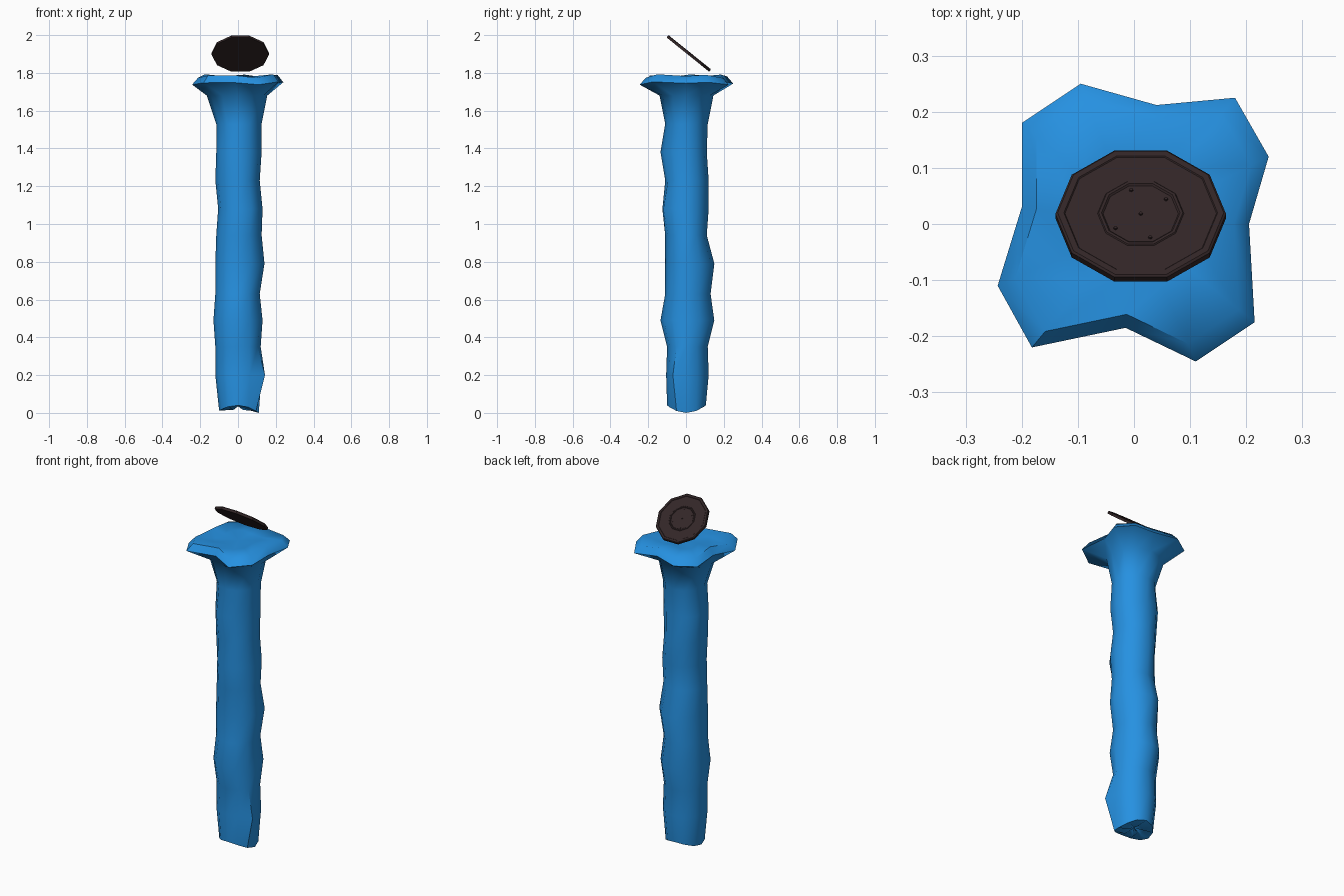
import bpy, bmesh, math
from mathutils import Vector, Matrix

default_cube = bpy.data.objects.get("Cube")
if default_cube:
    bpy.data.objects.remove(default_cube, do_unlink=True)


def make_material(name, colour):
    material = bpy.data.materials.new(name)
    material.use_nodes = True
    material.diffuse_color = (*colour, 1)
    material.node_tree.nodes["Principled BSDF"].inputs["Base Color"].default_value = (*colour, 1)
    return material


def add_rings(bm, rings, bottom_centre, top_centre):
    """Skin a stack of equal point rings and close both ends with fans."""
    loops = [[bm.verts.new(point) for point in ring] for ring in rings]
    sides = len(loops[0])
    bottom, top = bm.verts.new(bottom_centre), bm.verts.new(top_centre)
    for i in range(sides):
        j = (i + 1) % sides
        for low, high in zip(loops, loops[1:]):
            bm.faces.new((low[i], low[j], high[j], high[i]))
        bm.faces.new((bottom, loops[0][j], loops[0][i]))
        bm.faces.new((top, loops[-1][i], loops[-1][j]))


def finish(bm, name, material, angle):
    bmesh.ops.recalc_face_normals(bm, faces=bm.faces)
    mesh = bpy.data.meshes.new(name)
    bm.to_mesh(mesh)
    bm.free()
    mesh.materials.append(material)
    obj = bpy.data.objects.new(name, mesh)
    bpy.context.collection.objects.link(obj)
    bpy.ops.object.select_all(action="DESELECT")
    bpy.context.view_layer.objects.active = obj
    obj.select_set(True)
    bpy.ops.object.shade_smooth_by_angle(angle=math.radians(angle))
    return obj


blue = make_material("bright blue", (0.019, 0.283, 0.753))
dark = make_material("dark brown", (0.032, 0.019, 0.02))

# Lumpy column: height, then reach to right, left, front and back
SIDES = 12
column_rows = [
    (0.04, 0.10, 0.11, 0.10, 0.105),
    (0.20, 0.12, 0.125, 0.105, 0.12),
    (0.35, 0.12, 0.12, 0.10, 0.115),
    (0.49, 0.13, 0.13, 0.135, 0.15),
    (0.63, 0.12, 0.115, 0.11, 0.13),
    (0.79, 0.12, 0.14, 0.11, 0.15),
    (0.94, 0.115, 0.125, 0.11, 0.11),
    (1.08, 0.105, 0.13, 0.125, 0.12),
    (1.23, 0.12, 0.115, 0.11, 0.12),
    (1.38, 0.115, 0.125, 0.135, 0.11),
    (1.53, 0.115, 0.125, 0.11, 0.115),
    (1.68, 0.165, 0.155, 0.14, 0.145),
]
# Single knobs: (row, side) and how far each one sticks out
knobs = {(1, 11): 1.32, (9, 4): 1.14, (9, 5): 1.14, (7, 10): 1.1}


def column_ring(row):
    z, right, left, front, back = column_rows[row]
    ring = []
    for i in range(SIDES):
        a = math.tau * i / SIDES
        grow = knobs.get((row, i), 1)
        x = math.cos(a) * (left if math.cos(a) > 0 else right)
        y = math.sin(a) * (back if math.sin(a) > 0 else front)
        # The foot is broken off unevenly
        chip = 0.04 * math.cos(a) ** 2 * (1 if x > 0 else 0.7) if row == 0 else 0
        ring.append(Vector((x * grow, y * grow, z - chip)))
    return ring


# Irregular flared rim
rim_outline = [
    (0.205, 0.0), (0.24, 0.12), (0.18, 0.225), (0.04, 0.212),
    (-0.095, 0.25), (-0.2, 0.18), (-0.2, 0.03), (-0.243, -0.11),
    (-0.182, -0.22), (-0.015, -0.185), (0.11, -0.245), (0.215, -0.175),
]


def rim_ring(scale, z, wave):
    return [Vector((x * scale, y * scale, z + wave * math.sin(2.4 * i)))
            for i, (x, y) in enumerate(rim_outline)]


rings = [column_ring(row) for row in range(len(column_rows))]
# Jagged inner edge of the foot
foot = [Vector((p.x * 0.5, p.y * 0.5, 0.015 + 0.02 * (i % 2))) for i, p in enumerate(rings[0])]
rings = [foot] + rings + [rim_ring(1, 1.745, 0.008), rim_ring(0.87, 1.783, 0.01),
                          rim_ring(0.45, 1.78, 0.004)]
bm = bmesh.new()
add_rings(bm, rings, (0, 0, 0.04), (0, 0, 1.775))
finish(bm, "flared_column", blue, 60)

# Tilted ten-sided disc with a stepped face
tilt = Matrix.Translation((0.012, 0.015, 1.903)) @ Matrix.Rotation(math.radians(-38.8), 4, "X")
disc_profile = [(0.152, -0.008), (0.152, 0.005), (0.148, 0.008), (0.137, 0.008), (0.135, 0.006),
                (0.077, 0.006), (0.075, 0.008), (0.07, 0.008), (0.067, 0.005)]
disc_rings = [[Vector((r * math.cos(math.tau * i / 10), r * math.sin(math.tau * i / 10), z))
               for i in range(10)] for r, z in disc_profile]
bm = bmesh.new()
add_rings(bm, disc_rings, (0, 0, -0.008), (0, 0, 0.005))
finish(bm, "tilted_disc", dark, 20).matrix_world = tilt

# Small studs on the disc
bm = bmesh.new()
for x, y in [(0, 0), (-0.017, 0.054), (0.045, 0.033), (-0.045, -0.033), (0.017, -0.054)]:
    bmesh.ops.create_cone(bm, cap_ends=True, segments=8, radius1=0.004, radius2=0.003,
                          depth=0.004, matrix=Matrix.Translation((x, y, 0.006)))
finish(bm, "disc_studs", dark, 20).matrix_world = tilt
